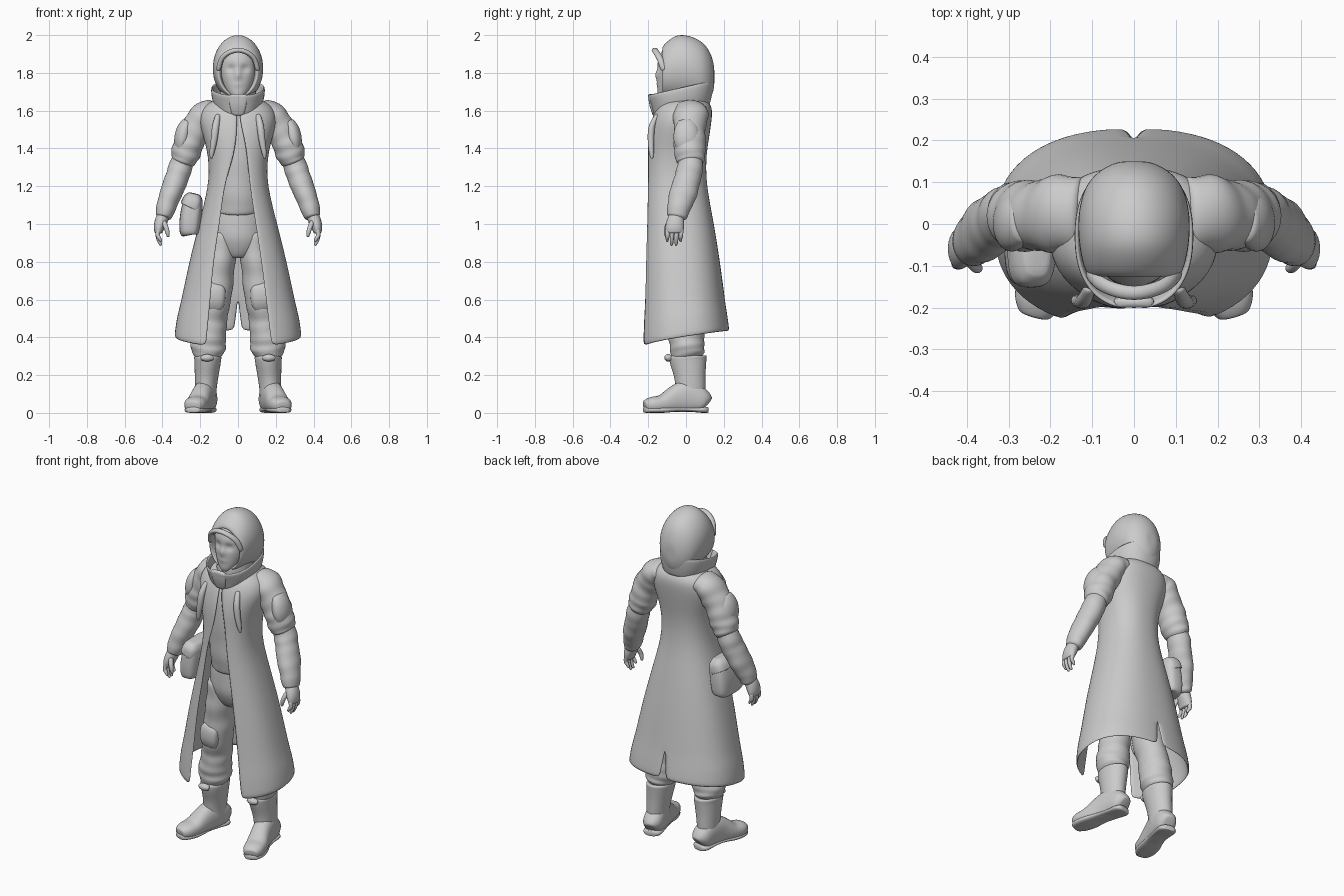
import bpy, bmesh, math
from mathutils import Vector

grey = bpy.data.materials.new("cloth grey")
grey.diffuse_color = (0.6, 0.6, 0.6, 1)


def finish(name, bm, mirror=False, thick=0, sub=1):
    bmesh.ops.remove_doubles(bm, verts=bm.verts, dist=0.0005)
    bmesh.ops.recalc_face_normals(bm, faces=bm.faces)
    me = bpy.data.meshes.new(name)
    bm.to_mesh(me)
    bm.free()
    ob = bpy.data.objects.new(name, me)
    bpy.context.collection.objects.link(ob)
    me.materials.append(grey)
    for p in me.polygons:
        p.use_smooth = True
    if thick:
        m = ob.modifiers.new("Thickness", 'SOLIDIFY')
        m.thickness, m.offset = thick, -1
    if mirror:
        ob.modifiers.new("Mirror", 'MIRROR').use_mirror_merge = False
    if sub:
        m = ob.modifiers.new("Smooth", 'SUBSURF')
        m.levels = m.render_levels = sub
    return ob


def spline(rows, steps):
    """Catmull-Rom interpolation of rows of numbers."""
    out = []
    for i in range(len(rows) - 1):
        a, b, c, d = (rows[min(max(i + k, 0), len(rows) - 1)] for k in (-1, 0, 1, 2))
        for s in range(steps):
            t = s / steps
            out.append([0.5 * (2 * q + (r - p) * t + (2 * p - 5 * q + 4 * r - w) * t * t
                               + (3 * q - p - 3 * r + w) * t ** 3)
                        for p, q, r, w in zip(a, b, c, d)])
    return out + [list(rows[-1])]


def loft(name, rows, n=16, ref=(0, 1, 0), steps=3, fold=0.0, mirror=False,
         caps=(True, True), floor=None, shape=None, thick=0, square=1.0, axis=None):
    """Rings (x, y, z, width, depth) swept along their own centre line or a fixed axis."""
    rows = spline(rows, steps)
    pts = [Vector(r[:3]) for r in rows]
    bm, rings = bmesh.new(), []
    for i, r in enumerate(rows):
        t = Vector(axis) if axis else (pts[min(i + 1, len(pts) - 1)] - pts[max(i - 1, 0)]).normalized()
        u = Vector(ref).cross(t).normalized()
        v = t.cross(u)
        ring = []
        for k in range(n):
            a = 2 * math.pi * k / n
            f = 1 + fold * (math.sin(i * 2.1 + 1.3 * math.sin(a)) + 0.6 * math.sin(2 * a + i * 1.1))
            c, s = (math.copysign(abs(w) ** square, w) for w in (math.cos(a), math.sin(a)))
            p = pts[i] + u * (c * r[3] * f) + v * (s * r[4] * f)
            if floor is not None:
                p.z = max(p.z, floor)
            if shape:
                p = shape(p)
            ring.append(bm.verts.new(p))
        rings.append(ring)
    for a, b in zip(rings, rings[1:]):
        for k in range(n):
            bm.faces.new((a[k], a[(k + 1) % n], b[(k + 1) % n], b[k]))
    for on, ring in zip(caps, (rings[0], rings[-1])):
        if on:
            bm.faces.new(ring)
    return finish(name, bm, mirror, thick)


def wrap(name, levels, thick, n=16, steps=2, lift_power=1.0):
    """Open garment: levels (z, half width, front y, back y, left gap, right gap, back gap, back lift)."""
    bm = bmesh.new()
    levels = spline(levels, steps)
    for side, g in ((-1, 4), (1, 5)):
        rows = []
        for L in levels:
            z, rx, yf, yb = L[:4]
            cy, ry = (yf + yb) / 2, (yb - yf) / 2
            e = 0.85
            a0 = math.asin(max(-1, min(1, math.copysign(abs(L[g] / rx) ** (1 / e), L[g]))))
            a1 = math.pi - math.asin((max(0, L[6]) / rx) ** (1 / e))
            row = []
            for k in range(n + 1):
                a = a0 + (a1 - a0) * k / n
                s, c = (math.copysign(abs(w) ** e, w) if abs(w) > 1e-6 else 0
                        for w in (math.sin(a), math.cos(a)))
                lift = L[7] * max(0, (1 - c) / 2) ** lift_power
                row.append(bm.verts.new((side * rx * s, cy - ry * c, z + lift)))
            rows.append(row)
        for a, b in zip(rows, rows[1:]):
            for k in range(n):
                bm.faces.new((a[k], a[k + 1], b[k + 1], b[k]))
    return finish(name, bm, thick=thick)


# Long coat, open in front, with a slit in the back hem
wrap("long_coat", [
    (0.340, .338, -.252, .232, .17, .18, .020, .095),
    (0.46, .325, -.247, .220, .16, .165, .008, .06),
    (0.58, .302, -.240, .207, .149, .152, 0, .02),
    (0.80, .258, -.232, .180, .13, .125, 0, 0),
    (1.00, .208, -.222, .148, .10, .095, 0, 0),
    (1.20, .160, -.213, .112, .072, .065, 0, 0),
    (1.34, .158, -.206, .108, .03, .05, 0, 0),
    (1.44, .178, -.203, .120, .01, .035, 0, 0),
    (1.54, .205, -.186, .135, .004, .012, 0, 0),
    (1.61, .190, -.160, .138, .004, .008, 0, 0),
    (1.65, .140, -.130, .115, .004, .008, 0, 0),
    (1.665, .080, -.10, .085, .004, .008, 0, 0)], 0.012, lift_power=.6)

# Collar
wrap("collar", [
    (1.575, .105, -.160, .115, .004, .004, 0, .06),
    (1.63, .126, -.176, .128, .004, .004, 0, .065),
    (1.685, .132, -.196, .136, .012, .012, 0, .075)], 0.012)
loft("collar_flap", [(0, -.163, 1.575, .03, .012), (0, -.180, 1.63, .045, .014),
                     (0, -.190, 1.69, .05, .012)], square=.6)

# Shirt, hips and neck
loft("shirt", [(0, -.02, 1.07, .135, .135), (0, -.03, 1.12, .14, .14), (0, -.045, 1.25, .138, .135),
               (0, -.04, 1.42, .155, .145), (0, -.02, 1.56, .15, .135), (0, -.01, 1.64, .09, .10)], fold=.018)
loft("hips", [(0, -.01, .82, .07, .08), (0, -.015, .89, .14, .12), (0, -.02, 1.0, .155, .13),
              (0, -.02, 1.12, .13, .12)], fold=.018)
loft("neck", [(0, -.02, 1.58, .09, .10), (0, -.03, 1.67, .10, .115), (0, -.03, 1.74, .09, .09)])

# Hood, swept from the face opening to the back of the head
loft("hood", [(0, -.075, 1.80, .086, .105), (0, -.125, 1.80, .098, .122), (0, -.11, 1.81, .118, .147),
              (0, -.05, 1.825, .132, .174), (0, .02, 1.82, .134, .176), (0, .085, 1.80, .118, .164),
              (0, .125, 1.785, .085, .128), (0, .146, 1.78, .045, .07), (0, .15, 1.78, .015, .025)],
     n=24, ref=(0, 0, 1), caps=(False, True), axis=(0, 1, 0))
loft("hood_brim", [(s * x, y, z, .014, .018) for s, x, y, z in (
    (-1, .105, -.115, 1.81), (-1, .09, -.135, 1.87), (-1, .055, -.155, 1.905), (1, 0, -.166, 1.922),
    (1, .055, -.155, 1.905), (1, .09, -.135, 1.87), (1, .105, -.115, 1.81))], n=10, steps=2)


# Face with eye sockets and a nose
def face_shape(p):
    if p.y < -.06:
        for s in (-1, 1):
            p.y += .016 * math.exp(-((p.x - s * .036) / .022) ** 2 - ((p.z - 1.822) / .018) ** 2)
        p.y -= .016 * math.exp(-(p.x / .014) ** 2 - ((p.z - 1.79) / .028) ** 2)
        p.y -= .005 * math.exp(-(p.x / .025) ** 2 - ((p.z - 1.738) / .012) ** 2)
    return p


loft("face", [(0, -.10, 1.665, .03, .04), (0, -.09, 1.69, .052, .06), (0, -.075, 1.74, .078, .076),
              (0, -.068, 1.80, .092, .083), (0, -.06, 1.87, .092, .088), (0, -.05, 1.93, .07, .07)],
     n=40, steps=5, shape=face_shape, axis=(0, 0, 1))

# Sleeves: puffed upper part, folded elbow, loose forearm
loft("upper_sleeve", [(.12, .025, 1.60, .055, .09), (.175, .025, 1.582, .075, .095),
                      (.215, .02, 1.52, .080, .088), (.25, .02, 1.45, .080, .085),
                      (.272, .02, 1.39, .080, .086), (.288, .022, 1.34, .070, .078),
                      (.298, .022, 1.315, .05, .06)], fold=.045, mirror=True)
loft("forearm_sleeve", [(.28, .025, 1.37, .055, .065), (.305, .022, 1.30, .065, .070),
                        (.325, .008, 1.24, .063, .072), (.352, -.012, 1.17, .061, .075),
                        (.377, -.034, 1.10, .054, .066), (.392, -.048, 1.045, .046, .056),
                        (.396, -.052, 1.03, .03, .04)], fold=.03, mirror=True)
loft("shoulder_pad", [(.262, .005, 1.545, .03, .045), (.284, .003, 1.50, .042, .066),
                      (.296, .003, 1.44, .044, .07), (.302, .005, 1.385, .03, .05)], mirror=True)

# Hands
loft("palm", [(.388, -.047, 1.06, .030, .036), (.405, -.055, 1.02, .035, .046),
              (.418, -.06, .98, .029, .050), (.421, -.06, .95, .020, .044)], mirror=True)
for i, (y, low) in enumerate(((-.095, .905), (-.072, .885), (-.048, .885), (-.025, .905))):
    loft("finger_%d" % (i + 1), [(.420, y, .975, .014, .014), (.426, y - .002, .94, .013, .0125),
                                 (.416, y - .004, low + .02, .011, .011), (.406, y - .004, low, .006, .006)],
         n=8, steps=2, mirror=True)
loft("thumb", [(.395, -.083, 1.015, .016, .017), (.38, -.103, .98, .014, .015),
               (.372, -.106, .95, .012, .012), (.37, -.104, .93, .006, .006)], n=8, steps=2, mirror=True)

# Trousers, knee pads and gathered cuffs
loft("trouser_leg", [(.080, -.012, .96, .078, .115), (.09, -.017, .85, .084, .11), (.105, -.02, .72, .083, .10),
                     (.120, -.02, .60, .084, .095), (.138, -.003, .50, .082, .094), (.150, .002, .42, .090, .095),
                     (.157, .005, .36, .094, .094), (.162, .008, .315, .085, .09), (.164, .012, .28, .05, .07)],
     n=20, fold=.04, mirror=True)
loft("knee_pad", [(.118, -.085, .685, .03, .02), (.122, -.094, .66, .056, .034), (.125, -.094, .60, .058, .036),
                  (.130, -.084, .555, .048, .026), (.132, -.080, .54, .02, .012)], mirror=True, square=.75)
loft("boot_strap", [(.135, -.082, .29, .02, .014), (.163, -.096, .292, .022, .022),
                    (.192, -.082, .29, .02, .014)], ref=(0, 0, 1), n=10, mirror=True)

# Boots: shaft, foot and sole
loft("boot_shaft", [(.170, .025, .06, .055, .078), (.170, .024, .13, .058, .080), (.166, .02, .20, .064, .085),
                    (.161, .012, .27, .071, .098), (.160, .010, .300, .072, .100), (.160, .010, .308, .05, .08)],
     n=20, mirror=True)
loft("boot_foot", [(.160, .112, .045, .03, .04), (.164, .09, .06, .056, .062), (.175, .02, .085, .060, .09),
                   (.192, -.05, .072, .058, .078), (.214, -.125, .047, .062, .050), (.230, -.185, .042, .058, .042),
                   (.240, -.220, .034, .036, .028)],
     n=20, ref=(0, 0, 1), floor=.006, mirror=True, square=.85)
loft("boot_sole", [(.160, .116, .016, .03, .016), (.165, .09, .016, .055, .017), (.177, .02, .018, .052, .012),
                   (.194, -.05, .020, .052, .013), (.215, -.125, .016, .062, .017), (.231, -.188, .016, .055, .017),
                   (.241, -.222, .016, .032, .015)],
     n=16, ref=(0, 0, 1), floor=0, mirror=True, square=.7)

# Hanging chest folds beside each lapel
loft("chest_fold", [(.105, -.150, 1.58, .014, .012), (.118, -.180, 1.52, .020, .018),
                    (.126, -.186, 1.45, .019, .018), (.138, -.183, 1.38, .014, .014),
                    (.142, -.180, 1.345, .006, .006)], n=10, mirror=True)

# Hip pouch with a flap
loft("pouch", [(-.258, -.035, .94, .035, .085), (-.258, -.035, .955, .052, .108), (-.25, -.035, 1.04, .058, .115),
               (-.235, -.035, 1.13, .050, .108), (-.228, -.035, 1.155, .03, .08)], n=24, square=.6)
loft("pouch_flap", [(-.252, -.035, 1.085, .055, .114), (-.248, -.035, 1.095, .058, .118),
                    (-.237, -.035, 1.135, .052, .112), (-.23, -.035, 1.163, .03, .085)], n=24, square=.6)
